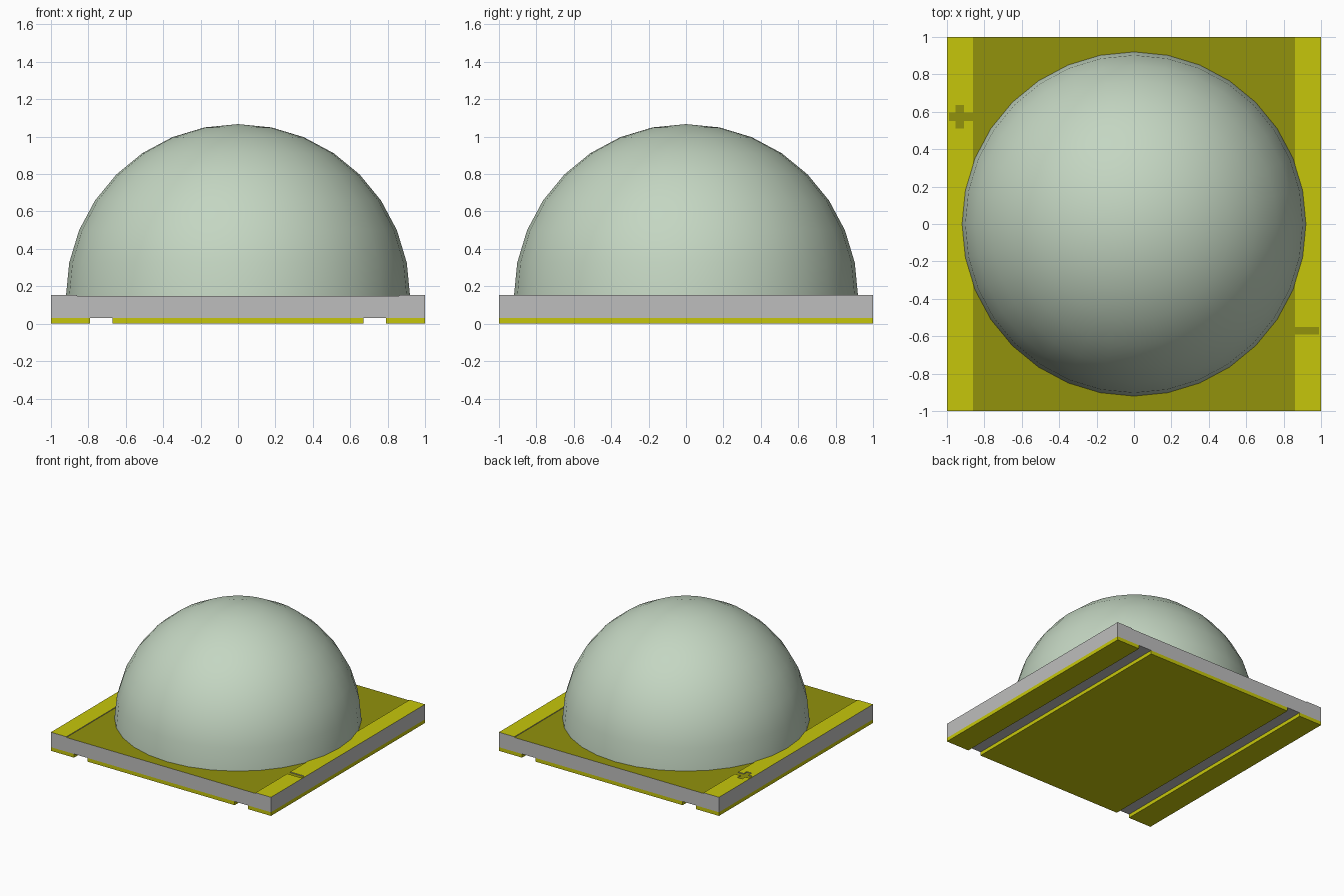
import bpy, bmesh, math

if "Cube" in bpy.data.objects:
    bpy.data.objects.remove(bpy.data.objects["Cube"], do_unlink=True)


def material(name, rgb):
    # 8-bit display colour to linear
    lin = [(c / 255 / 12.92) if c < 11 else ((c / 255 + 0.055) / 1.055) ** 2.4 for c in rgb]
    m = bpy.data.materials.new(name)
    m.use_nodes = True
    m.diffuse_color = (*lin, 1)
    bsdf = m.node_tree.nodes["Principled BSDF"]
    bsdf.inputs["Base Color"].default_value = (*lin, 1)
    bsdf.inputs["Roughness"].default_value = 0.6
    return m


YELLOW = material("contact yellow", (198, 198, 11))
OLIVE = material("olive coating", (146, 146, 12))
GREY = material("ceramic grey", (190, 190, 189))
GREEN = material("pale green lens", (196, 214, 194))


def finish(name, bm, mats):
    bmesh.ops.recalc_face_normals(bm, faces=bm.faces)
    me = bpy.data.meshes.new(name)
    if len(mats) > 1:  # second material goes on the top faces
        for f in bm.faces:
            f.material_index = 1 if f.normal.z > 0.5 else 0
    bm.to_mesh(me)
    bm.free()
    for m in mats:
        me.materials.append(m)
    ob = bpy.data.objects.new(name, me)
    bpy.context.collection.objects.link(ob)
    return ob


def slab(name, outline, z0, z1, mats):
    bm = bmesh.new()
    face = bm.faces.new([bm.verts.new((x, y, z0)) for x, y in outline])
    ext = bmesh.ops.extrude_face_region(bm, geom=[face])
    for v in ext["geom"]:
        if isinstance(v, bmesh.types.BMVert):
            v.co.z = z1
    return finish(name, bm, mats)


def rect(x0, x1):
    return [(x0, -1), (x1, -1), (x1, 1), (x0, 1)]


BOTTOM, TOP, PAD_TOP = 0.03, 0.147, 0.153

# Ceramic board with coated top
slab("ceramic_board", rect(-1, 1), BOTTOM, TOP, [GREY, OLIVE])

# Underside contacts
slab("right_bottom_contact", rect(-1, -0.79), 0, BOTTOM, [YELLOW])
slab("thermal_contact", rect(-0.67, 0.67), 0, BOTTOM, [YELLOW])
slab("left_bottom_contact", rect(0.79, 1), 0, BOTTOM, [YELLOW])

# Top contact strips with plus and minus shaped cut-outs
plus = [(-0.86, 0.595), (-0.91, 0.595), (-0.91, 0.635), (-0.955, 0.635),
        (-0.955, 0.595), (-0.99, 0.595), (-0.99, 0.55), (-0.955, 0.55),
        (-0.955, 0.51), (-0.91, 0.51), (-0.91, 0.55), (-0.86, 0.55)]
minus = [(0.86, -0.59), (0.99, -0.59), (0.99, -0.55), (0.86, -0.55)]
slab("right_top_contact", [(-0.86, 1)] + plus + [(-0.86, -1), (-1, -1), (-1, 1)],
     TOP, PAD_TOP, [GREY, YELLOW])
slab("left_top_contact", [(0.86, -1)] + minus + [(0.86, 1), (1, 1), (1, -1)],
     TOP, PAD_TOP, [GREY, YELLOW])

# Hemispherical lens
bm = bmesh.new()
bmesh.ops.create_uvsphere(bm, u_segments=32, v_segments=16, radius=0.92)
bmesh.ops.delete(bm, geom=[v for v in bm.verts if v.co.z < -0.01], context="VERTS")
bmesh.ops.translate(bm, verts=bm.verts, vec=(0, 0, TOP))
for f in bm.faces:
    f.smooth = True
lens = finish("lens_dome", bm, [GREEN])
